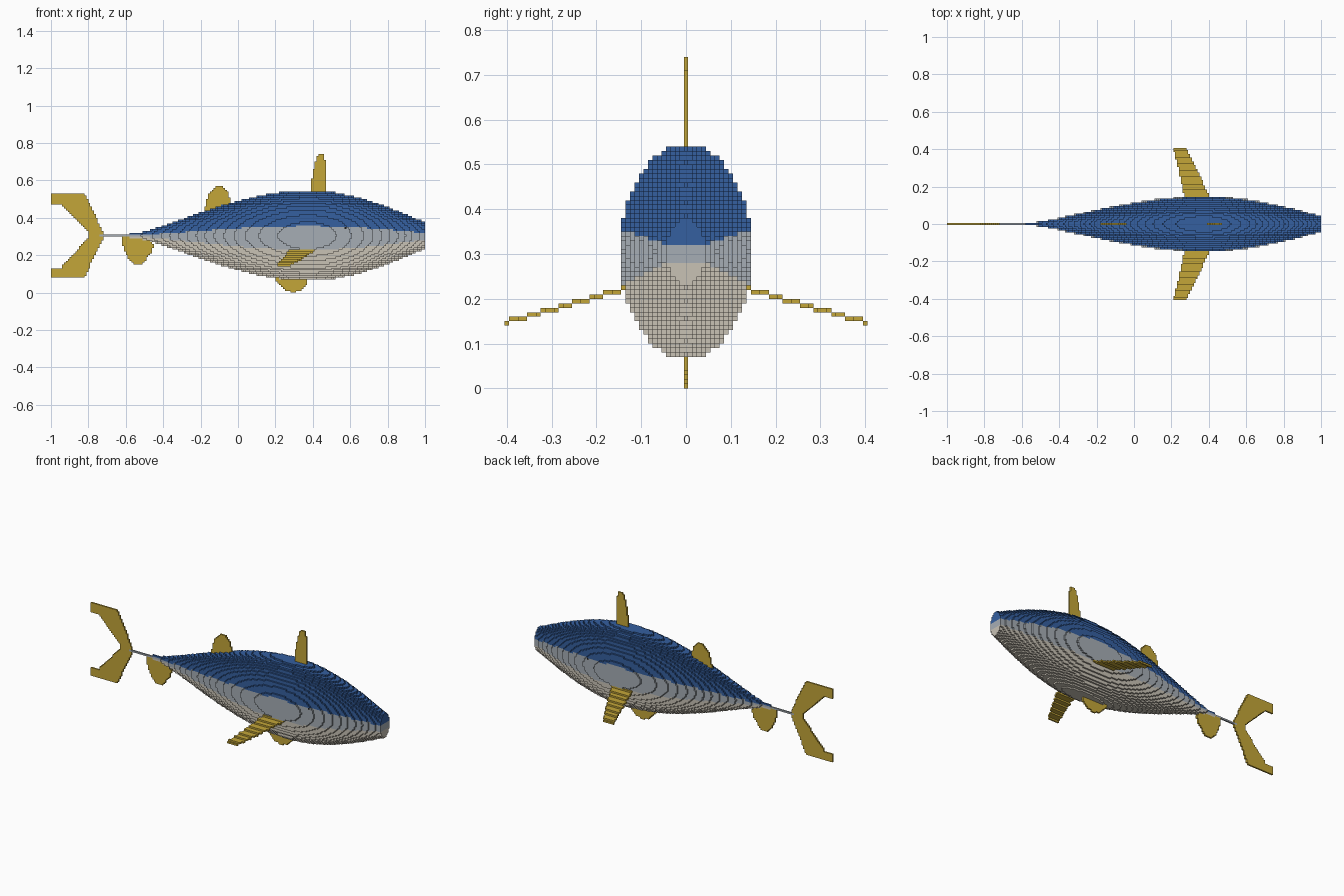
import bpy, math
from itertools import product

cube = bpy.data.objects.get("Cube")
if cube:
    bpy.data.objects.remove(cube, do_unlink=True)

V = 0.01  # block size


def material(name, rgb):
    m = bpy.data.materials.new(name)
    m.diffuse_color = (*rgb, 1)
    m.use_nodes = True
    m.node_tree.nodes["Principled BSDF"].inputs["Base Color"].default_value = (*rgb, 1)
    return m


blue = material("blue", (0.035, 0.115, 0.35))
silver = material("silver", (0.38, 0.42, 0.46))
cream = material("cream", (0.58, 0.54, 0.46))
gold = material("gold", (0.55, 0.38, 0.04))
black = material("black", (0.01, 0.01, 0.01))

# The six block faces: neighbour direction and corner offsets
SIDES = [
    ((1, 0, 0), ((1, 0, 0), (1, 1, 0), (1, 1, 1), (1, 0, 1))),
    ((-1, 0, 0), ((0, 0, 0), (0, 0, 1), (0, 1, 1), (0, 1, 0))),
    ((0, 1, 0), ((0, 1, 0), (0, 1, 1), (1, 1, 1), (1, 1, 0))),
    ((0, -1, 0), ((0, 0, 0), (1, 0, 0), (1, 0, 1), (0, 0, 1))),
    ((0, 0, 1), ((0, 0, 1), (1, 0, 1), (1, 1, 1), (0, 1, 1))),
    ((0, 0, -1), ((0, 0, 0), (0, 1, 0), (1, 1, 0), (1, 0, 0))),
]


def block_object(name, cells, mats):
    """Skin a dict of cell -> material index with its exposed faces only."""
    verts, faces, slots = {}, [], []
    for (i, j, k), slot in cells.items():
        for (dx, dy, dz), corners in SIDES:
            if (i + dx, j + dy, k + dz) in cells:
                continue
            faces.append([verts.setdefault((i + a, j + b, k + c), len(verts))
                          for a, b, c in corners])
            slots.append(slot)
    mesh = bpy.data.meshes.new(name)
    # Blocks in y are centred on the middle plane
    mesh.from_pydata([(x * V, (y - 0.5) * V, z * V) for x, y, z in verts], [], faces)
    for m in mats:
        mesh.materials.append(m)
    mesh.polygons.foreach_set("material_index", slots)
    mesh.update()
    obj = bpy.data.objects.new(name, mesh)
    bpy.context.collection.objects.link(obj)
    return obj


def inside(poly, x, y):
    hit = False
    for (x1, y1), (x2, y2) in zip(poly, poly[1:] + poly[:1]):
        if (y1 > y) != (y2 > y) and x < x1 + (y - y1) * (x2 - x1) / (y2 - y1):
            hit = not hit
    return hit


def fill(poly):
    """Grid squares whose centre lies in the outline."""
    us, vs = zip(*poly)
    ru = range(math.floor(min(us) / V) - 1, math.ceil(max(us) / V) + 1)
    rv = range(math.floor(min(vs) / V) - 1, math.ceil(max(vs) / V) + 1)
    return [(i, k) for i, k in product(ru, rv)
            if inside(poly, (i + 0.5) * V, (k + 0.5) * V)]


# Body: elliptical sections, thickest forward of the middle, blunt at the nose
MID_Z, WIDEST, HALF_H, HALF_W = 0.305, 0.38, 0.24, 0.147


def radius(x):
    if x < WIDEST:
        return max(0.012, HALF_H * math.cos(math.pi / 2 * (WIDEST - x) / 0.98) ** 1.3)
    return 0.07 + (HALF_H - 0.07) * math.cos(math.pi / 2 * (x - WIDEST) / 0.62)


body = {}
for i in range(-58, 100):
    r = radius((i + 0.5) * V)
    w = r * HALF_W / HALF_H
    for j, k in product(range(-16, 17), range(4, 57)):
        dz = (k + 0.5) * V - MID_Z
        if (j * V / w) ** 2 + (dz / r) ** 2 <= 1:
            # blue back, silver flank, cream belly
            body[i, j, k] = 0 if dz > 0.21 * r else 2 if dz < -0.31 * r else 1

# Eyes: one dark block on each flank
for k in (34,):
    row = [j for (i, j, kk) in body if i == 57 and kk == k]
    for j in (min(row), max(row)):
        body[57, j, k] = 3
block_object("body", body, [blue, silver, cream, black])

# Thin tail stalk
block_object("tail_stalk", {(i, 0, 30): 0 for i in range(-74, -57)}, [silver])

# Upright fins on the middle plane, outlined in x and z
FINS = {
    "tail_fin": [(-1, .535), (-.82, .535), (-.72, .32), (-.72, .295), (-.82, .08), (-1, .08),
                 (-1, .135), (-.945, .135), (-.8, .295), (-.8, .32), (-.945, .475), (-1, .475)],
    "front_dorsal_fin": [(.395, .5), (.395, .61), (.41, .69), (.43, .74), (.46, .74),
                         (.47, .69), (.475, .5)],
    "rear_dorsal_fin": [(-.18, .4), (-.175, .46), (-.155, .53), (-.12, .57), (-.08, .57),
                        (-.05, .53), (-.035, .48), (-.03, .42)],
    "anal_fin": [(-.615, .31), (-.62, .26), (-.59, .19), (-.55, .15), (-.51, .155),
                 (-.465, .21), (-.45, .25), (-.47, .31)],
    "belly_fin": [(.19, .1), (.21, .05), (.25, .015), (.29, 0), (.33, .01), (.365, .035),
                  (.38, .09)],
}
for name, outline in FINS.items():
    block_object(name, {(i, 0, k): 0 for i, k in fill(outline)}, [gold])

# Side fins: swept outline in x and y, stepping down toward the tip
swept = [(.415, .13), (.28, .415), (.21, .415), (.275, .13)]
for name, s in (("left_side_fin", 1), ("right_side_fin", -1)):
    cells = {}
    for i, j in fill(swept):
        z = 0.222 - (j * V - 0.14) * 0.285
        k = math.floor(z / V)
        cells[i, s * j, k] = 0
    block_object(name, cells, [gold])
